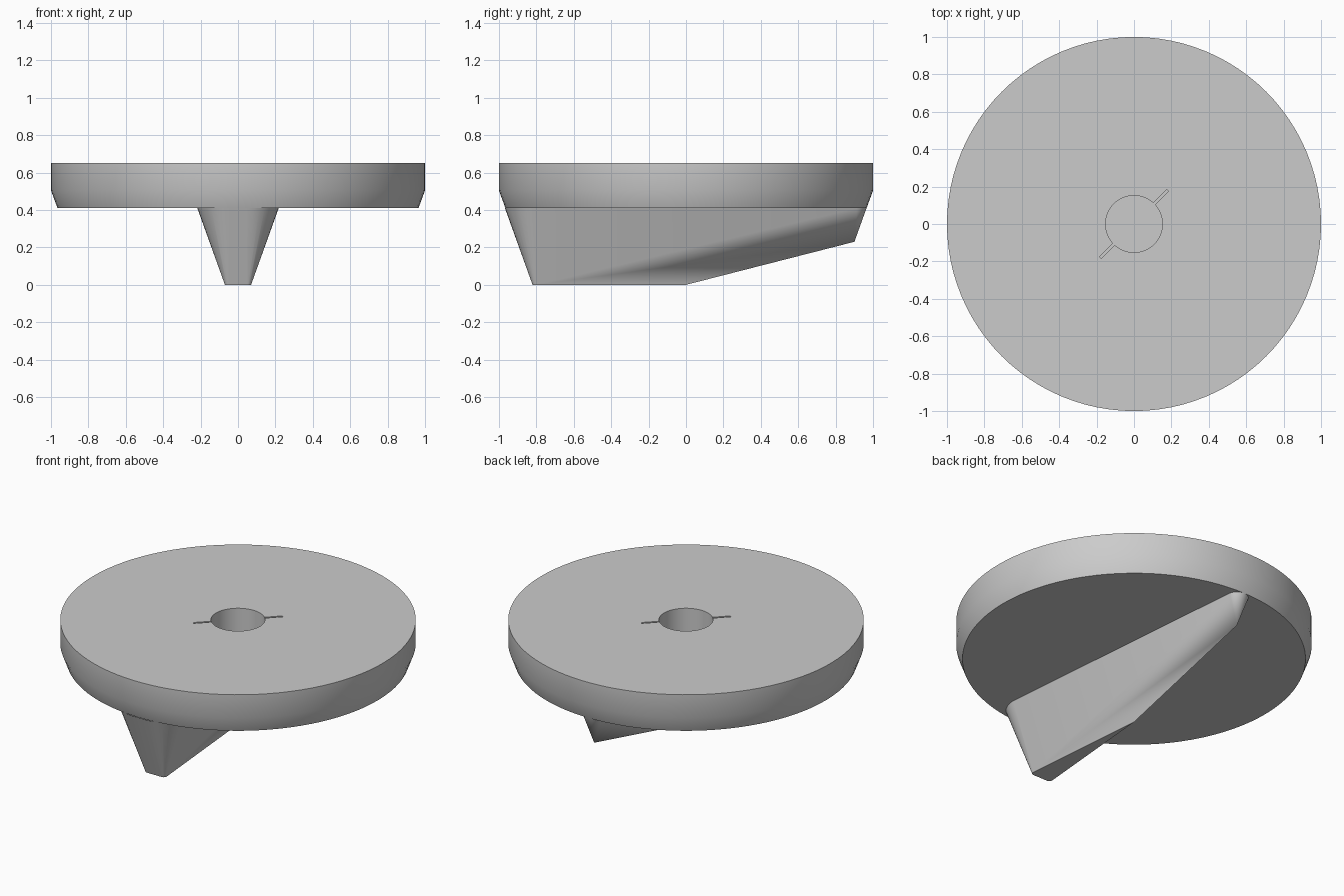
import bpy, bmesh, math
from mathutils import Matrix, Vector

cube = bpy.data.objects.get("Cube")
if cube:
    bpy.data.objects.remove(cube, do_unlink=True)

TOP, BASE, FLOOR = 0.65, 0.41, 0.45   # dial top, dial underside, bore floor
DRAFT = 0.36                          # outward taper per unit of height

grey = bpy.data.materials.new("plain_grey")
grey.use_nodes = True
colour = (0.6, 0.6, 0.6, 1)
grey.diffuse_color = colour
grey.node_tree.nodes["Principled BSDF"].inputs["Base Color"].default_value = colour


def make_object(name, bm):
    bmesh.ops.recalc_face_normals(bm, faces=bm.faces)
    mesh = bpy.data.meshes.new(name)
    bm.to_mesh(mesh)
    bm.free()
    mesh.materials.append(grey)
    obj = bpy.data.objects.new(name, mesh)
    bpy.context.collection.objects.link(obj)
    return obj


def smooth(obj):
    bpy.ops.object.select_all(action='DESELECT')
    obj.select_set(True)
    bpy.context.view_layer.objects.active = obj
    bpy.ops.object.shade_smooth_by_angle(angle=math.radians(30))


def cut(obj, cutter):
    cutter.hide_render = True
    mod = obj.modifiers.new("cut", 'BOOLEAN')
    mod.operation = 'DIFFERENCE'
    mod.solver = 'EXACT'
    mod.object = cutter
    bpy.context.view_layer.objects.active = obj
    bpy.ops.object.modifier_apply(modifier=mod.name)
    bpy.data.objects.remove(cutter, do_unlink=True)


def ring(bm, x, y, z, radius, count=32):
    return [bm.verts.new((x + radius * math.cos(a), y + radius * math.sin(a), z))
            for a in (math.tau * i / count for i in range(count))]


# Dial: round plate with a tapered lower rim
bm = bmesh.new()
rings = [ring(bm, 0, 0, z, r, 96) for r, z in ((0.965, BASE), (1, 0.505), (1, TOP))]
for low, high in zip(rings, rings[1:]):
    for i in range(96):
        j = (i + 1) % 96
        bm.faces.new((low[i], low[j], high[j], high[i]))
bm.faces.new(rings[0])
bm.faces.new(rings[-1])
dial = make_object("dial", bm)

# Blind shaft bore in the top
height = 0.4
bm = bmesh.new()
bmesh.ops.create_cone(bm, cap_ends=True, segments=64, radius1=0.152, radius2=0.152,
                      depth=height,
                      matrix=Matrix.Translation((0, 0, FLOOR + height / 2)))
cut(dial, make_object("bore_cutter", bm))

# Thin diagonal slit either side of the bore
bm = bmesh.new()
bmesh.ops.create_cube(bm, size=1, matrix=Matrix.Translation((0, 0, FLOOR + height / 2))
                      @ Matrix.Rotation(math.radians(45), 4, 'Z')
                      @ Matrix.Diagonal((0.51, 0.012, height, 1)))
cut(dial, make_object("slit_cutter", bm))
smooth(dial)

# Pointer grip: drafted wedge, wide at the front, with a ridge rising to the back
bm = bmesh.new()
for side in (-1, 1):
    for z in (0, BASE):
        ring(bm, side * 0.05, -0.8, z, 0.02 + DRAFT * z)
bm.verts.new((0, 0, 0))
bm.verts.new((0, 0.9, 0.23))
ring(bm, 0, 0.9, BASE, DRAFT * (BASE - 0.23))
hull = bmesh.ops.convex_hull(bm, input=bm.verts)
spare = {v for v in hull["geom_interior"] + hull["geom_unused"]
         if isinstance(v, bmesh.types.BMVert)}
bmesh.ops.delete(bm, geom=list(spare), context='VERTS')
bmesh.ops.dissolve_limit(bm, angle_limit=math.radians(1),
                         verts=bm.verts, edges=bm.edges)
# Open the end that sits against the dial
bmesh.ops.recalc_face_normals(bm, faces=bm.faces)
bm.normal_update()
hidden = [f for f in bm.faces if f.normal.dot(Vector((0, 0, 1))) > 0.99]
bmesh.ops.delete(bm, geom=hidden, context='FACES')
smooth(make_object("pointer_grip", bm))
